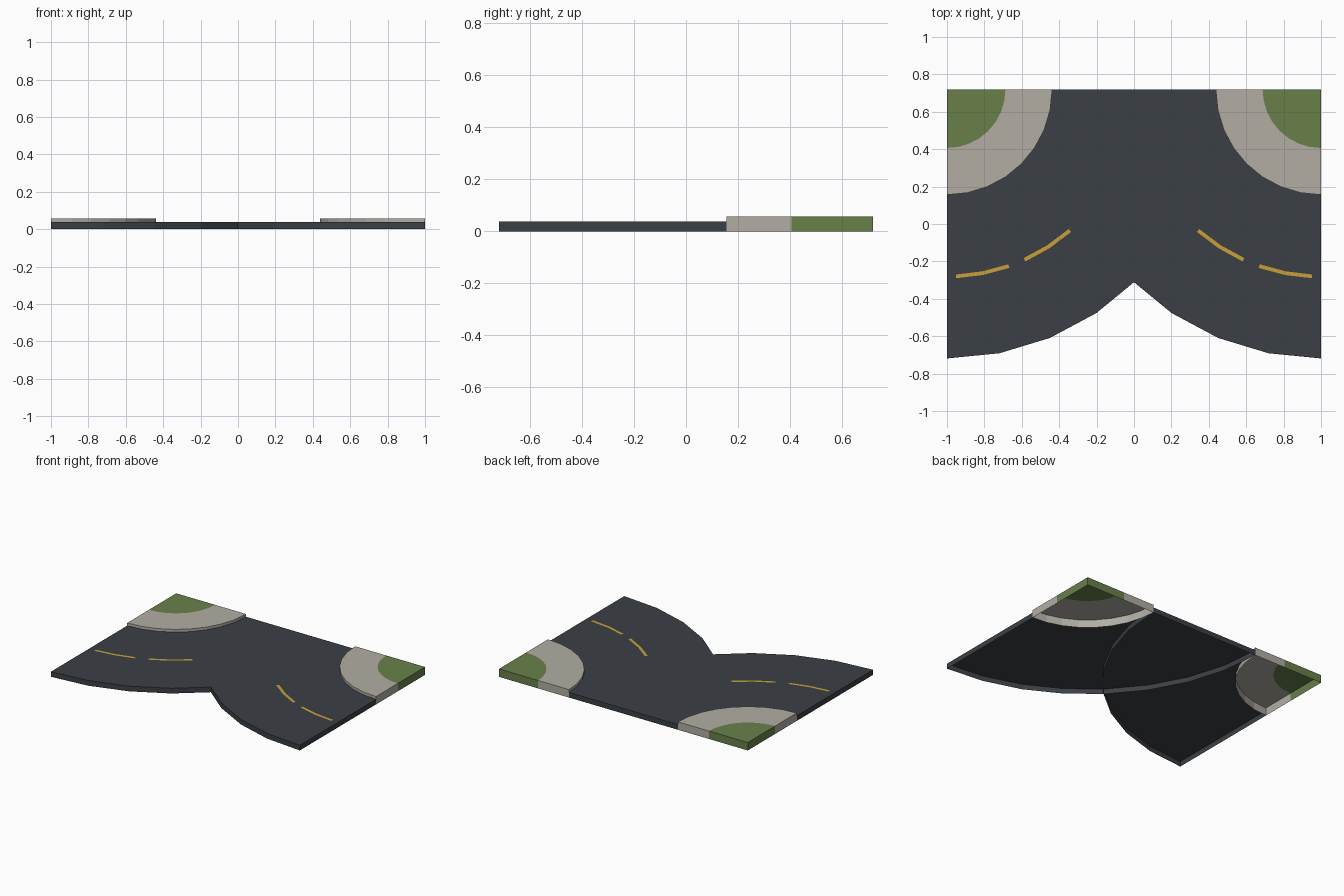
import bpy
import bmesh
from math import sin, cos, radians

cube = bpy.data.objects.get("Cube")
if cube:
    bpy.data.objects.remove(cube, do_unlink=True)

CENTRE_Y = 0.71875      # arcs turn about the back corners
STEPS = 8               # segments per quarter turn
ROAD_Z, KERB_Z = 0.0375, 0.0575


def material(name, rgb):
    linear = [((c / 255 + 0.055) / 1.055) ** 2.4 for c in rgb] + [1]
    mat = bpy.data.materials.new(name)
    mat.use_nodes = True
    mat.diffuse_color = linear
    bsdf = mat.node_tree.nodes["Principled BSDF"]
    bsdf.inputs["Base Color"].default_value = linear
    bsdf.inputs["Roughness"].default_value = 0.9
    return mat


asphalt = material("asphalt grey", (59, 64, 69))
paving = material("paving beige", (178, 174, 164))
grass = material("grass green", (104, 128, 74))
paint = material("lane yellow", (201, 160, 58))


def arc_piece(bm, inner, outer, angles, top, outer_wall=False, end_walls=False):
    """Arc-shaped slab, open underneath, about the back corner at +x."""
    def point(r, a, z):
        return bm.verts.new((1 - r * sin(a), CENTRE_Y - r * cos(a), z))

    ins = [point(inner, a, top) for a in angles] if inner else \
        [point(0, 0, top)] * len(angles)
    outs = [point(outer, a, top) for a in angles]
    for i in range(len(angles) - 1):
        corners = [ins[i], ins[i + 1], outs[i + 1], outs[i]]
        bm.faces.new(list(dict.fromkeys(corners)))

    # Side walls down to the ground
    ground = {}

    def wall(a, b):
        for v in (a, b):
            if v not in ground:
                ground[v] = bm.verts.new((v.co.x, v.co.y, 0))
        bm.faces.new((a, b, ground[b], ground[a]))

    if outer_wall:
        for a, b in zip(outs, outs[1:]):
            wall(a, b)
    if end_walls:
        wall(ins[0], outs[0])
        wall(outs[-1], ins[-1])


def finish(name, bm, mat):
    bm.normal_update()
    # Turn the whole piece over if its top faces point down
    if sum(f.normal.z * f.calc_area() for f in bm.faces) < 0:
        bmesh.ops.reverse_faces(bm, faces=bm.faces[:])
    mesh = bpy.data.meshes.new(name)
    bm.to_mesh(mesh)
    bm.free()
    mesh.materials.append(mat)
    obj = bpy.data.objects.new(name, mesh)
    bpy.context.collection.objects.link(obj)
    mirror = obj.modifiers.new("other_side", 'MIRROR')
    mirror.use_mirror_merge = False


quarter = [radians(90 * i / STEPS) for i in range(STEPS + 1)]

# Road bends, sidewalks and lawn corners
for name, inner, outer, top, mat, rim in (
        ("road", 0.5625, 1.4375, ROAD_Z, asphalt, True),
        ("sidewalk", 0.3125, 0.5625, KERB_Z, paving, True),
        ("lawn", 0, 0.3125, KERB_Z, grass, False)):
    bm = bmesh.new()
    arc_piece(bm, inner, outer, quarter, top, outer_wall=rim, end_walls=True)
    finish(name, bm, mat)

# Dashed lane line
bm = bmesh.new()
for start, end in ((2.75, 19.3), (24.5, 41.1)):
    bends = [radians(a) for a in (start, (start + end) / 2, end)]
    arc_piece(bm, 0.99, 1.01, bends, ROAD_Z + 0.001)
finish("lane_dashes", bm, paint)
